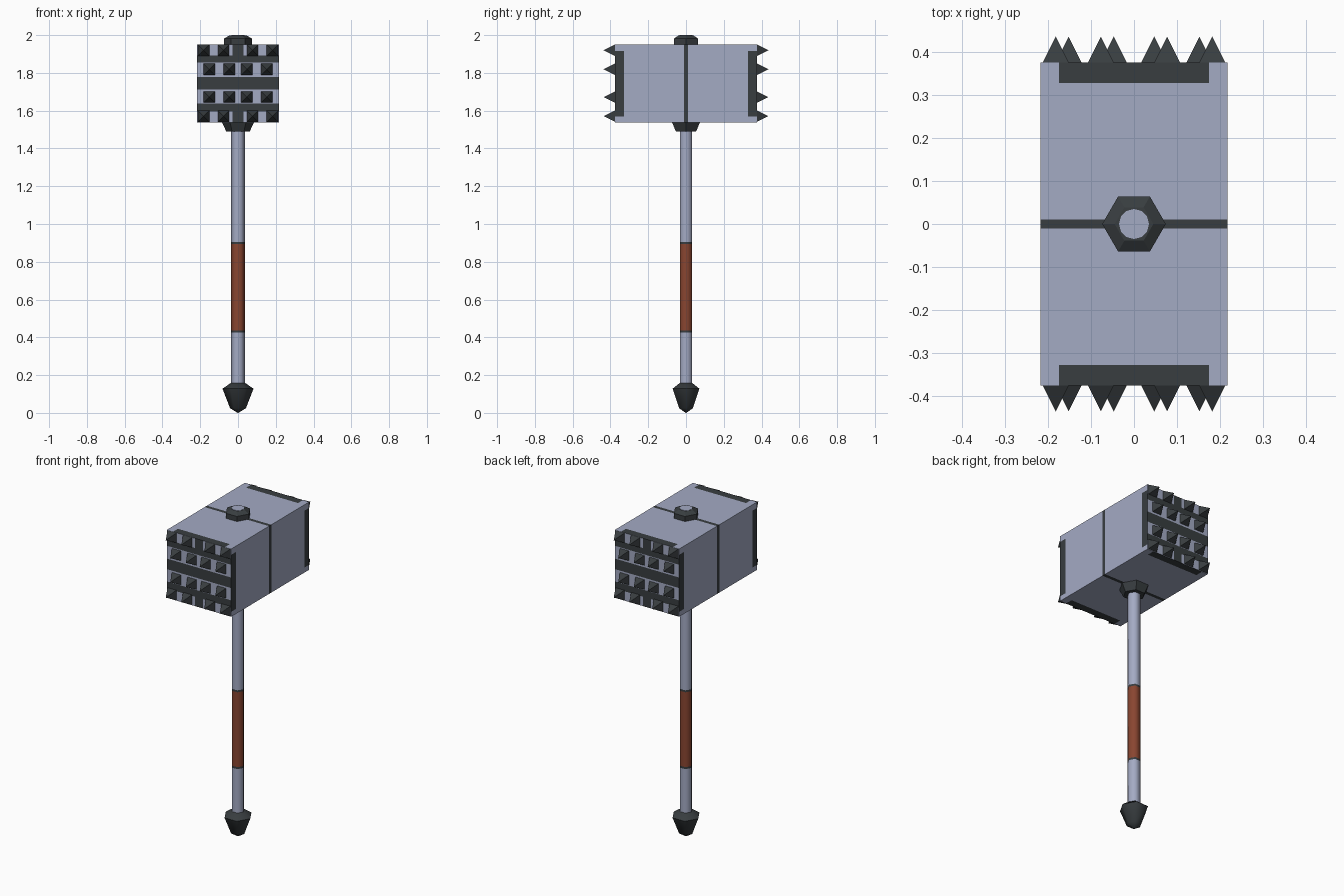
import bpy, bmesh, math
from mathutils import Vector

if "Cube" in bpy.data.objects:
    bpy.data.objects.remove(bpy.data.objects["Cube"])


def make_mat(name, col):
    m = bpy.data.materials.new(name)
    m.diffuse_color = (*col, 1)
    m.use_nodes = True
    m.node_tree.nodes["Principled BSDF"].inputs["Base Color"].default_value = m.diffuse_color
    return m


STEEL = make_mat("pale steel", (0.37, 0.405, 0.55))
IRON = make_mat("dark iron", (0.04, 0.047, 0.051))
LEATHER = make_mat("brown leather", (0.25, 0.06, 0.03))


def finish(bm, name, mats, smooth=None):
    bmesh.ops.recalc_face_normals(bm, faces=bm.faces[:])
    me = bpy.data.meshes.new(name)
    bm.to_mesh(me)
    bm.free()
    ob = bpy.data.objects.new(name, me)
    bpy.context.collection.objects.link(ob)
    for m in mats:
        me.materials.append(m)
    if smooth:
        bpy.ops.object.select_all(action='DESELECT')
        ob.select_set(True)
        bpy.context.view_layer.objects.active = ob
        bpy.ops.object.shade_smooth_by_angle(angle=math.radians(smooth))
    return ob


def lathe(name, profile, mats, sides=6, smooth=None, rule=None):
    """Stack rings of (radius, z) into a closed prism, corners on +-x."""
    bm = bmesh.new()
    rings = [[bm.verts.new((r * math.cos(math.tau * i / sides),
                            r * math.sin(math.tau * i / sides), z))
              for i in range(sides)] for r, z in profile]
    for a, b in zip(rings, rings[1:]):
        for i in range(sides):
            j = (i + 1) % sides
            bm.faces.new((a[i], a[j], b[j], b[i]))
    bm.faces.new(rings[0][::-1])
    bm.faces.new(rings[-1])
    if rule:
        for f in bm.faces:
            f.material_index = rule(f.calc_center_median())
    return finish(bm, name, mats, smooth)


# Handle with leather grip and thin dark borders
def grip_rule(c):
    if 0.437 < c.z < 0.893:
        return 2
    return 1 if 0.425 < c.z < 0.905 else 0


R = 0.037
lathe("handle", [(R, z) for z in (0.14, 0.425, 0.437, 0.893, 0.905, 1.55)],
      [STEEL, IRON, LEATHER], smooth=61, rule=grip_rule)

# Pommel, collar under the head, nut on top
lathe("pommel", [(0.002, 0), (0.042, 0.025), (0.082, 0.128), (0.04, 0.157)], [IRON], smooth=61)
lathe("collar", [(0.062, 1.49), (0.086, 1.54)], [IRON])
lathe("top_nut", [(0.074, 1.95), (0.074, 1.982), (0.045, 1.998)], [IRON])
lathe("handle_tip", [(0.035, 1.99), (0.035, 2.0)], [STEEL], sides=12)

# Hammer head: box sliced along the painted bands
HX, HY, Z0, Z1 = 0.217, 0.376, 1.538, 1.951
bm = bmesh.new()
bmesh.ops.create_cube(bm, size=1)
for v in bm.verts:
    v.co = Vector((v.co.x * 2 * HX, v.co.y * 2 * HY, (Z0 + Z1) / 2 + v.co.z * (Z1 - Z0)))
END_BANDS = [(1.595, 1.638), (1.713, 1.777), (1.855, 1.892)]
cuts = [(0, s * x) for x in (0.028, 0.175) for s in (-1, 1)]
cuts += [(1, s * y) for y in (0.011, 0.328) for s in (-1, 1)]
cuts += [(2, z) for b in END_BANDS for z in b] + [(2, 1.568), (2, 1.915)]
for axis, val in cuts:
    co, no = Vector((0, 0, 0)), Vector((0, 0, 0))
    co[axis], no[axis] = val, 1
    bmesh.ops.bisect_plane(bm, geom=bm.verts[:] + bm.edges[:] + bm.faces[:],
                           plane_co=co, plane_no=no)
bm.normal_update()
for f in bm.faces:
    c, n = f.calc_center_median(), f.normal
    if abs(n.y) > 0.5:      # striking ends
        dark = any(a < c.z < b for a, b in END_BANDS)
        dark |= abs(c.x) < 0.028 and not 1.638 < c.z < 1.855
    else:                   # centre stripe and edge bands
        inside = abs(c.x) < 0.175 if abs(n.z) > 0.5 else 1.568 < c.z < 1.915
        dark = abs(c.y) < 0.011 or (abs(c.y) > 0.328 and inside)
    f.material_index = int(dark)
finish(bm, "hammer_head", [STEEL, IRON])

# Pyramid spikes, staggered rows on both ends
bm = bmesh.new()
W, H = 0.03, 0.06
ROWS = [(1.92, (0.182, 0.077)), (1.819, (0.152, 0.047)),
        (1.672, (0.152, 0.047)), (1.571, (0.182, 0.077))]
for end in (-1, 1):
    for z, cols in ROWS:
        for x in [s * c for c in cols for s in (-1, 1)]:
            base = [bm.verts.new((x + a * W, end * HY, z + b * W))
                    for a, b in ((-1, -1), (1, -1), (1, 1), (-1, 1))]
            tip = bm.verts.new((x, end * (HY + H), z))
            bm.faces.new(base)
            for i in range(4):
                bm.faces.new((base[i], base[(i + 1) % 4], tip))
finish(bm, "spikes", [IRON])
